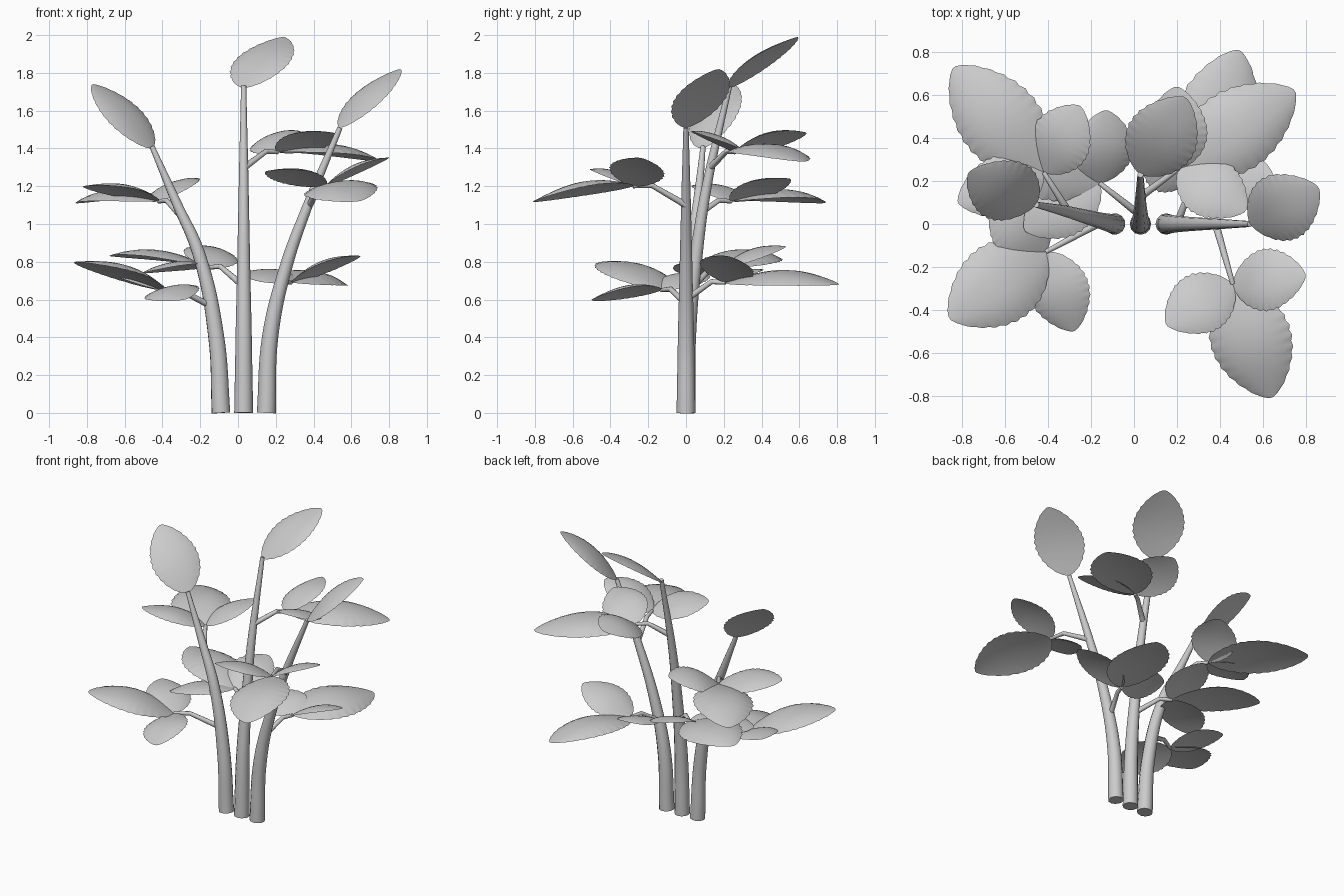
import bpy, math
from mathutils import Vector, Matrix

if "Cube" in bpy.data.objects:
    bpy.data.objects.remove(bpy.data.objects["Cube"])

grey = bpy.data.materials.new("plain grey")
grey.diffuse_color = (0.6, 0.6, 0.6, 1)
grey.use_nodes = True
grey.node_tree.nodes["Principled BSDF"].inputs["Base Color"].default_value = grey.diffuse_color


def smooth(ob):
    bpy.ops.object.select_all(action='DESELECT')
    ob.select_set(True)
    bpy.context.view_layer.objects.active = ob
    bpy.ops.object.shade_smooth_by_angle(angle=math.radians(50))


def tube(name, pts, radii, handle='AUTO'):
    """Tapered round tube through the given points."""
    cu = bpy.data.curves.new(name, 'CURVE')
    cu.dimensions = '3D'
    cu.bevel_depth = 1.0
    cu.bevel_resolution = 4
    cu.resolution_u = 8
    cu.use_fill_caps = True
    sp = cu.splines.new('BEZIER')
    sp.bezier_points.add(len(pts) - 1)
    for bp, p, r in zip(sp.bezier_points, pts, radii):
        bp.co = p
        bp.radius = r
        bp.handle_left_type = bp.handle_right_type = handle
    ob = bpy.data.objects.new(name, cu)
    bpy.context.collection.objects.link(ob)
    bpy.ops.object.select_all(action='DESELECT')
    ob.select_set(True)
    bpy.context.view_layer.objects.active = ob
    bpy.ops.object.convert(target='MESH')
    ob = bpy.context.object
    ob.data.materials.clear()
    ob.data.materials.append(grey)
    smooth(ob)


def leaf(name, base, tip, width, roll=0.0, dome=0.105, under=0.055):
    """Puffy egg-shaped leaf with a scalloped rim, from base to tip."""
    base, tip = Vector(base), Vector(tip)
    length = (tip - base).length
    d = (tip - base).normalized()
    side = d.cross(Vector((0, 0, 1))).normalized()
    side = Matrix.Rotation(-math.radians(roll), 3, d) @ side
    side = Matrix.Rotation(2 * math.radians(roll), 3, d) @ side
    up = side.cross(d)
    rows, cols = 44, 12
    verts, faces = [], []
    for bulge, power in ((dome, 2.5), (under, 2)):
        for i in range(rows + 1):
            t = 0.004 + 0.992 * i / rows
            w = width / 2 * math.sin(math.pi * t ** 0.92) ** 0.66
            scallop = 0.025 * math.cos(math.pi * i / 2)
            for j in range(cols + 1):
                u = math.sin(math.pi * (j / cols - 0.5))
                x = u * w * (1 + scallop * abs(u) ** 5)
                arc = length * math.sin(math.pi * t)
                h = arc * (0.025 + (bulge - 0.025) * (1 - abs(u) ** power))
                verts.append(base + d * (t * length) + side * x + up * h)
    n = (rows + 1) * (cols + 1)
    for i in range(rows):
        for j in range(cols):
            a = i * (cols + 1) + j
            q = (a, a + 1, a + cols + 2, a + cols + 1)
            faces.append(q)
            faces.append(tuple(k + n for k in reversed(q)))
    me = bpy.data.meshes.new(name)
    me.from_pydata(verts, [], faces)
    me.materials.append(grey)
    ob = bpy.data.objects.new(name, me)
    bpy.context.collection.objects.link(ob)
    smooth(ob)


# three tapering stems
taper = (0.05, 0.043, 0.034, 0.026, 0.014)
tube("left_stem", [(-.09, 0, 0), (-.115, .005, .4), (-.21, .03, .85),
                   (-.32, .06, 1.1), (-.455, .09, 1.41)], taper)
tube("centre_stem", [(.03, 0, 0), (.03, .01, .4), (.03, .05, .8),
                     (.03, .11, 1.2), (.03, .23, 1.73)], taper)
tube("right_stem", [(.15, 0, 0), (.17, 0, .4), (.25, 0, .76),
                    (.37, 0, 1.1), (.54, 0, 1.51)], taper)

# one upright leaf on each stem tip
leaf("left_top_leaf", (-.455, .09, 1.40), (-.77, .24, 1.74), .31, -14, .08, .04)
leaf("centre_top_leaf", (.03, .23, 1.72), (.24, .59, 1.99), .33, 2, .08, .04)
leaf("right_top_leaf", (.54, 0, 1.51), (.86, .17, 1.82), .32, 4, .08, .04)

# twigs: start on stem, node, then (tip, roll) of the middle leaf and two side leaves
sprigs = {
    "right_upper": ((.38, 0, 1.1), (.46, -.28, 1.2),
                    ((.64, -.81, 1.12), 10), ((.80, -.24, 1.35), -10), ((.15, -.47, 1.28), 12)),
    "right_lower": ((.2, 0, .6), (.28, .21, .69),
                    ((.49, .81, .68), 8), ((.65, .22, .83), -12), ((.05, .36, .75), -10)),
    "centre_upper": ((.035, .13, 1.3), (.21, .26, 1.38),
                     ((.75, .62, 1.33), 0), ((.52, .06, 1.48), -15), ((.20, .64, 1.48), -18)),
    "centre_lower": ((.03, .04, .67), (-.16, .19, .77),
                     ((-.68, .44, .83), 5), ((-.51, -.03, .74), 8), ((-.13, .53, .88), 12)),
    "left_upper": ((-.30, .05, 1.04), (-.42, .24, 1.12),
                   ((-.84, .73, 1.11), -3), ((-.25, .55, 1.24), -12), ((-.82, .10, 1.2), 8)),
    "left_lower": ((-.15, .01, .57), (-.41, -.13, .65),
                   ((-.86, -.44, .80), 0), ((-.28, -.5, .60), 14), ((-.66, .10, .74), 5)),
}
for name, (start, node, *leaves) in sprigs.items():
    s, n = Vector(start), Vector(node)
    bend = s.lerp(n, .65)
    bend.z = n.z + .005
    tube(name + "_twig", [s, bend, n], (.018, .014, .011), 'VECTOR')
    for part, (tip, roll), width in zip(("middle", "side_a", "side_b"), leaves, (.38, .29, .29)):
        # roll > 0 drops the right-hand edge as seen from the leaf base
        leaf(f"{name}_{part}_leaf", n, tip, width, roll)
